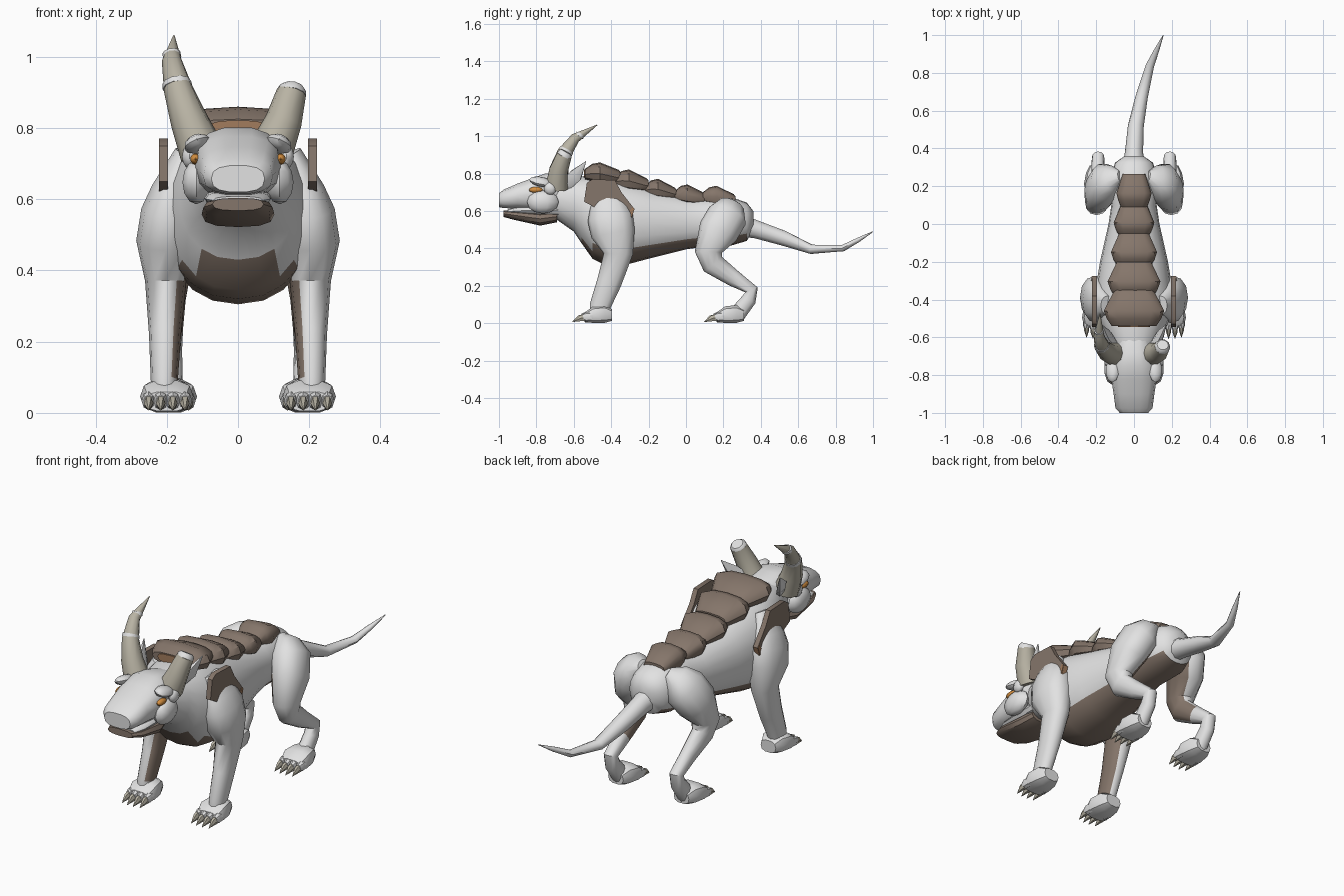
import bpy, bmesh, math
from mathutils import Vector, Matrix

if "Cube" in bpy.data.objects:
    bpy.data.objects.remove(bpy.data.objects["Cube"])


def material(name, rgb):
    m = bpy.data.materials.new(name)
    m.diffuse_color = (*rgb, 1)
    m.use_nodes = True
    m.node_tree.nodes["Principled BSDF"].inputs["Base Color"].default_value = m.diffuse_color
    return m


GREY = material("pale grey hide", (0.76, 0.76, 0.76))
BROWN = material("brown armour", (0.235, 0.18, 0.145))
HORN = material("bone horn", (0.48, 0.45, 0.37))
AMBER = material("amber eye", (0.65, 0.27, 0.05))
COPPER = material("copper trim", (0.36, 0.20, 0.11))


def finish(name, bm, mats, rule=None):
    bmesh.ops.recalc_face_normals(bm, faces=bm.faces)
    bm.normal_update()
    if rule:
        for f in bm.faces:
            f.material_index = int(rule(f.calc_center_median(), f.normal))
    me = bpy.data.meshes.new(name)
    bm.to_mesh(me)
    bm.free()
    for m in mats:
        me.materials.append(m)
    ob = bpy.data.objects.new(name, me)
    bpy.context.collection.objects.link(ob)
    return ob


def tube(name, rings, mats, n=12, power=1.0, rule=None, upright=False):
    """Loft elliptical rings (x, y, z, side radius, normal radius) along a path."""
    bm = bmesh.new()
    pts = [Vector(r[:3]) for r in rings]
    loops = []
    for i, r in enumerate(rings):
        t = Vector()
        if i > 0:
            t += (pts[i] - pts[i - 1]).normalized()
        if i < len(pts) - 1:
            t += (pts[i + 1] - pts[i]).normalized()
        if upright:
            t = Vector((0, -1, 0))
        t.normalize()
        side = (Vector((1, 0, 0)) - t * t.x).normalized()
        up = t.cross(side)
        loop = []
        for k in range(n):
            a = 2 * math.pi * k / n
            c, s = math.cos(a), math.sin(a)
            c = math.copysign(abs(c) ** power, c)
            s = math.copysign(abs(s) ** power, s)
            loop.append(bm.verts.new(pts[i] + side * c * r[3] + up * s * r[4]))
        loops.append(loop)
    for a, b in zip(loops, loops[1:]):
        for k in range(n):
            j = (k + 1) % n
            bm.faces.new((a[k], a[j], b[j], b[k]))
    bm.faces.new(loops[0])
    bm.faces.new(loops[-1])
    return finish(name, bm, mats, rule)


def hull(name, rows, mats, n=12, power=0.75, rule=None, x=0):
    """Loft upright sections given as (y, bottom, top, half width)."""
    rings = [(x, y, (lo + hi) / 2, w, (hi - lo) / 2) for y, lo, hi, w in rows]
    return tube(name, rings, mats, n, power, rule, True)


def slab(name, outline, x, thick, mats, rule=None):
    """Side-facing plate from a (y, z) outline."""
    bm = bmesh.new()
    face = bm.faces.new([bm.verts.new((x, y, z)) for y, z in outline])
    for v in bmesh.ops.extrude_face_region(bm, geom=[face])["geom"]:
        if isinstance(v, bmesh.types.BMVert):
            v.co.x += thick
    return finish(name, bm, mats, rule)


def blob(name, pos, size, mat, tilt=(0, 0)):
    bm = bmesh.new()
    bmesh.ops.create_uvsphere(bm, u_segments=10, v_segments=6, radius=1)
    rot = Matrix.Rotation(tilt[0], 4, 'X') @ Matrix.Rotation(tilt[1], 4, 'Y')
    bm.transform(Matrix.Translation(pos) @ rot @ Matrix.Diagonal((*size, 1)))
    return finish(name, bm, [mat])


def flip(rings, s):
    return [(r[0] * s, *r[1:]) for r in rings]


# Torso with brown chest and belly
def belly(c, nrm):
    if c.y < -.3:
        return c.y > -.56 and c.z < .43 and nrm.z < -.1
    return c.z < .46 and nrm.z < (-.6 if c.y < .05 else -.45)


hull("torso", [
    (0.36, .50, .60, .05), (0.325, .44, .645, .10), (0.24, .415, .675, .13),
    (0.10, .41, .67, .12), (0.0, .395, .675, .135), (-0.2, .345, .725, .18),
    (-0.35, .305, .77, .205), (-0.45, .32, .785, .205), (-0.5, .345, .79, .19),
    (-0.56, .43, .785, .165), (-0.6, .49, .785, .14), (-0.7, .56, .77, .10)],
    [GREY, BROWN], 20, 0.9, belly)

# Tail
tube("tail", [
    (0, .30, .52, .06, .06), (0, .38, .50, .048, .05), (.01, .52, .455, .042, .042),
    (.04, .67, .395, .033, .026), (.085, .84, .402, .022, .018),
    (.12, .92, .445, .014, .013), (.155, 1.0, .49, .002, .002)], [GREY], 10)

# Head, lower lip and jaw
hull("head", [
    (-.61, .63, .78, .085), (-.68, .61, .80, .10), (-.75, .60, .803, .118),
    (-.82, .605, .778, .120), (-.90, .61, .748, .108), (-.975, .615, .715, .098),
    (-1.0, .62, .695, .075)], [GREY], 14)
hull("lower_lip", [
    (-.955, .585, .608, .07), (-.9, .58, .622, .092), (-.68, .57, .64, .095)], [GREY])
hull("jaw", [
    (-.975, .568, .604, .072), (-.92, .553, .602, .097), (-.78, .522, .594, .102),
    (-.69, .54, .60, .078)], [BROWN])

# Overlapping back plates: front y, back y, base z, peak z, back top z, half width
for i, (y0, y1, base, peak, rear, w) in enumerate([
        (-.54, -.35, .75, .86, .82, .16), (-.38, -.20, .71, .822, .775, .14),
        (-.22, -.05, .67, .772, .725, .122), (-.06, .10, .64, .742, .70, .108),
        (.09, .265, .63, .735, .69, .093)]):
    L = y1 - y0
    hull(f"back_plate_{i + 1}", [
        (y0, base + .015, peak - .035, w * .74), (y0 + L * .2, base, peak - .008, w * .9),
        (y0 + L * .42, base - .01, peak, w), (y1 - .01, base - .015, rear, w * .68),
        (y1, base, rear - .012, w * .64)], [BROWN])
# Copper rim under the first plate
hull("back_plate_rim", [(-.546, .775, .822, .085), (-.50, .76, .822, .09)], [COPPER])


def foot(label, x, y):
    hull(label + "_paw", [
        (y + .02, .012, .075, .044), (y - .02, 0, .099, .064),
        (y - .08, 0, .092, .075), (y - .125, .004, .06, .064)], [GREY], 10, x=x)
    for k in range(4):
        tx = x + (k - 1.5) * .034
        ty = y + abs(k - 1.5) * .008
        hull(f"{label}_toe_{k + 1}", [
            (ty - .09, .01, .062, .018), (ty - .13, .008, .06, .02),
            (ty - .148, .018, .05, .014)], [GREY], 8, 1, x=tx)
        tube(f"{label}_claw_{k + 1}", [
            (tx, ty - .135, .03, .014, .022), (tx, ty - .162, .026, .013, .018),
            (tx, ty - .197, .008, .001, .001)], [HORN], 6)


for s, side in ((-1, "left"), (1, "right")):
    # Front leg with brown inner face
    tube(f"{side}_front_leg", flip([
        (.14, -.43, .725, .04, .05), (.163, -.425, .68, .045, .075),
        (.185, -.415, .625, .058, .10), (.195, -.405, .565, .077, .122),
        (.203, -.39, .48, .083, .118), (.203, -.362, .37, .058, .078),
        (.205, -.41, .22, .045, .066), (.207, -.46, .09, .038, .056),
        (.207, -.465, .04, .034, .05)], s), [GREY, BROWN], 12, 0.9,
        lambda c, nrm: nrm.x * s < -.75 and .12 < c.z < .5)
    foot(f"{side}_front", .2 * s, -.415)

    # Hind leg with brown inner patch
    tube(f"{side}_hind_leg", flip([
        (.075, .255, .645, .02, .03), (.115, .24, .62, .06, .075),
        (.148, .222, .575, .088, .108), (.183, .172, .49, .082, .108),
        (.198, .12, .38, .062, .073), (.195, .145, .315, .048, .062),
        (.19, .255, .24, .036, .045), (.19, .35, .178, .033, .036),
        (.19, .335, .125, .034, .04), (.19, .275, .05, .036, .045)], s),
        [GREY, BROWN], 12, 0.9,
        lambda c, nrm: nrm.x * s < -.6 and .24 < c.z < .5)
    foot(f"{side}_hind", .19 * s, .29)

    # Shoulder plate, a hooked slab with a copper lower tip
    slab(f"{side}_shoulder_plate", [
        (-.545, .65), (-.53, .75), (-.50, .77), (-.38, .765), (-.345, .70),
        (-.275, .61), (-.29, .565), (-.325, .57), (-.38, .62), (-.47, .61)],
        .196 * s, .026 * s, [BROWN, COPPER],
        lambda c, nrm: abs(nrm.x) < .5 and c.z < .61)
    slab(f"{side}_shoulder_plate_tip", [
        (-.32, .572), (-.29, .567), (-.277, .608), (-.287, .622)],
        .22 * s, .005 * s, [COPPER])

    # Cheek, brow and eye
    blob(f"{side}_cheek", (.117 * s, -.765, .648), (.041, .085, .062), GREY)
    blob(f"{side}_brow", (.115 * s, -.775, .756), (.038, .065, .024), GREY, (-.2, .35 * s))
    blob(f"{side}_eye_corner", (.136 * s, -.725, .72), (.022, .035, .034), GREY)
    blob(f"{side}_eye", (.119 * s, -.803, .713), (.016, .037, .016), AMBER)

    # Pointed ear
    tube(f"{side}_ear", flip([
        (.10, -.64, .74, .018, .035), (.14, -.59, .79, .02, .04),
        (.17, -.535, .865, .002, .002)], s), [GREY], 6)

# Long horn with pale bands
tube("long_horn", [
    (-.10, -.69, .73, .064, .064), (-.137, -.68, .82, .053, .053),
    (-.168, -.65, .91, .041, .041), (-.186, -.592, .99, .028, .028),
    (-.18, -.475, 1.06, .002, .002)], [HORN], 10)
for i, (y, z, x, r) in enumerate([(-.642, .92, -.170, .042), (-.568, 1.005, -.185, .026)]):
    tube(f"long_horn_band_{i + 1}", [
        (x, y - .004, z - .007, r, r), (x - .002, y + .004, z + .007, r - .001, r - .001)],
        [GREY], 10)

# Broken horn with pale stump
tube("broken_horn", [
    (.09, -.69, .73, .064, .064), (.128, -.68, .82, .052, .052),
    (.15, -.65, .9, .042, .042)], [HORN], 10)
tube("broken_horn_stump", [
    (.149, -.652, .895, .0425, .0425), (.151, -.645, .908, .040, .040),
    (.152, -.64, .917, .030, .030)], [GREY], 10)

# Smooth shading with crisp edges
for ob in bpy.context.scene.objects:
    ob.select_set(True)
    bpy.context.view_layer.objects.active = ob
bpy.ops.object.shade_smooth_by_angle(angle=math.radians(40))
